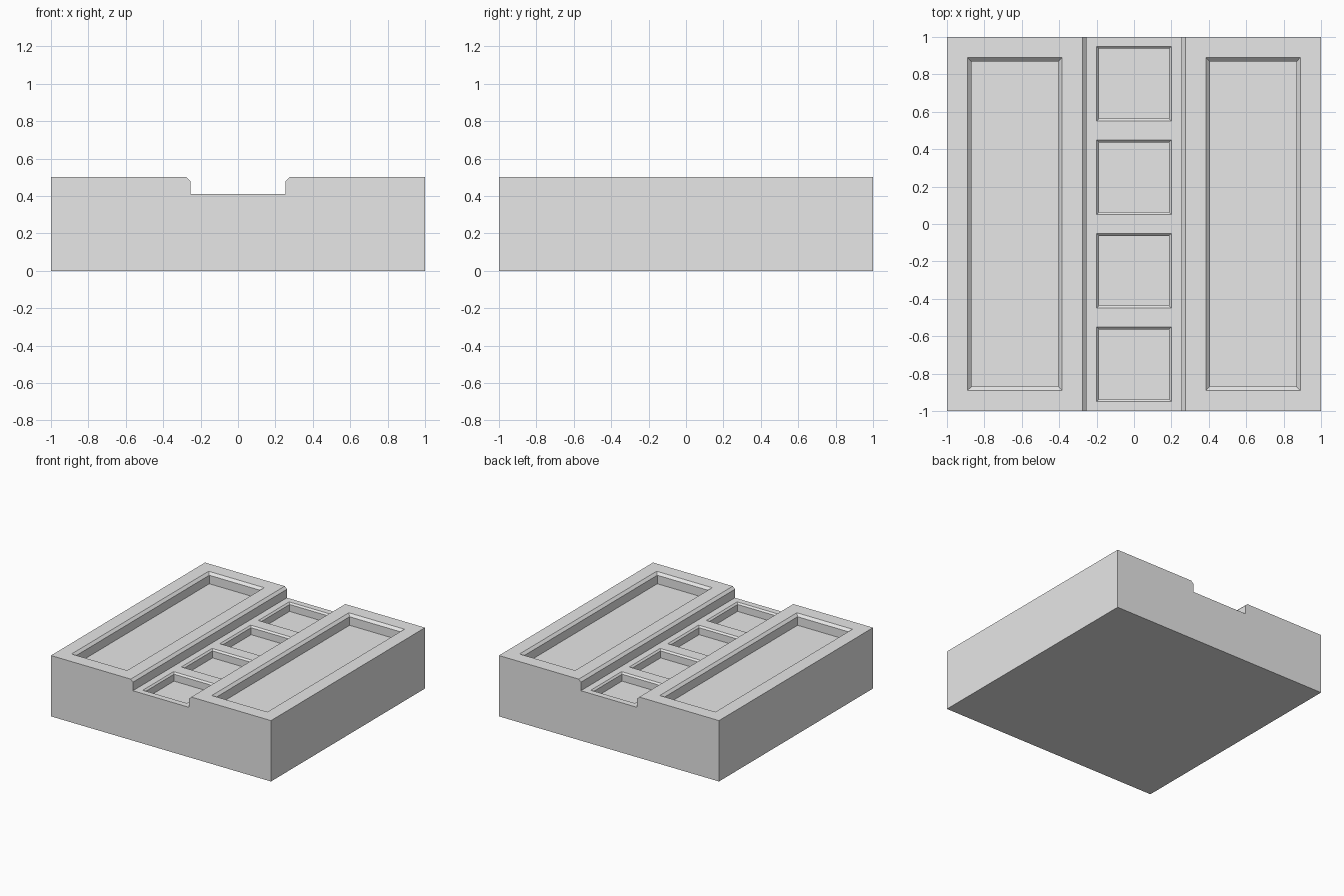
import bpy
import bmesh

cube = bpy.data.objects.get("Cube")
if cube:
    bpy.data.objects.remove(cube, do_unlink=True)

GREY = (0.8, 0.8, 0.8, 1.0)
grey = bpy.data.materials.new("plain grey")
grey.use_nodes = True
grey.diffuse_color = GREY
grey.node_tree.nodes["Principled BSDF"].inputs["Base Color"].default_value = GREY

TOP, FLOOR = 0.5, 0.41
bm = bmesh.new()

# Block with a chamfered channel, extruded from its front profile
right = [(1, 0), (1, TOP), (0.275, TOP), (0.255, TOP - 0.02), (0.255, FLOOR)]
profile = right + [(-x, z) for x, z in reversed(right)]
front = bm.faces.new([bm.verts.new((x, -1, z)) for x, z in profile])
back = bmesh.ops.extrude_face_region(bm, geom=[front], use_keep_orig=True)
bmesh.ops.translate(bm, vec=(0, 2, 0),
                    verts=[v for v in back["geom"] if isinstance(v, bmesh.types.BMVert)])
bmesh.ops.recalc_face_normals(bm, faces=bm.faces[:])


def level_faces(z, side):
    """Upward faces at height z on one side of the block (0 = channel)."""
    return [f for f in bm.faces if f.normal.z > 0.99
            and abs(f.calc_center_median().z - z) < 0.001
            and (side == 0 or f.calc_center_median().x * side > 0)]


def sink_pockets(z, side, x_range, y_ranges, chamfer, depth):
    """Cut rectangles into a level surface and sink them with a chamfered rim."""
    cuts = [((x, 0, 0), (1, 0, 0)) for x in x_range]
    cuts += [((0, y, 0), (0, 1, 0)) for pair in y_ranges for y in pair]
    for point, normal in cuts:
        faces = level_faces(z, side)
        edges = {e for f in faces for e in f.edges}
        verts = {v for f in faces for v in f.verts}
        bmesh.ops.bisect_plane(bm, geom=list(verts) + list(edges) + faces,
                               plane_co=point, plane_no=normal)
    pockets = []
    for f in level_faces(z, side):
        c = f.calc_center_median()
        if x_range[0] < c.x < x_range[1] and any(a < c.y < b for a, b in y_ranges):
            pockets.append(f)
    # Sloping rim, then the upright walls
    for width, drop in ((chamfer, chamfer), (0.0, depth - chamfer)):
        bmesh.ops.inset_individual(bm, faces=pockets, thickness=width,
                                   depth=-drop, use_even_offset=True)
    bm.normal_update()


# Long side panels
sink_pockets(TOP, -1, (-0.89, -0.385), [(-0.89, 0.89)], 0.02, 0.09)
sink_pockets(TOP, 1, (0.385, 0.89), [(-0.89, 0.89)], 0.02, 0.09)

# Row of four square pockets along the channel
squares = [(-0.95 + 0.5 * i, -0.55 + 0.5 * i) for i in range(4)]
sink_pockets(FLOOR, 0, (-0.2, 0.2), squares, 0.013, 0.07)

mesh = bpy.data.meshes.new("panelled_block")
bm.to_mesh(mesh)
bm.free()
mesh.materials.append(grey)
block = bpy.data.objects.new("panelled_block", mesh)
bpy.context.collection.objects.link(block)
